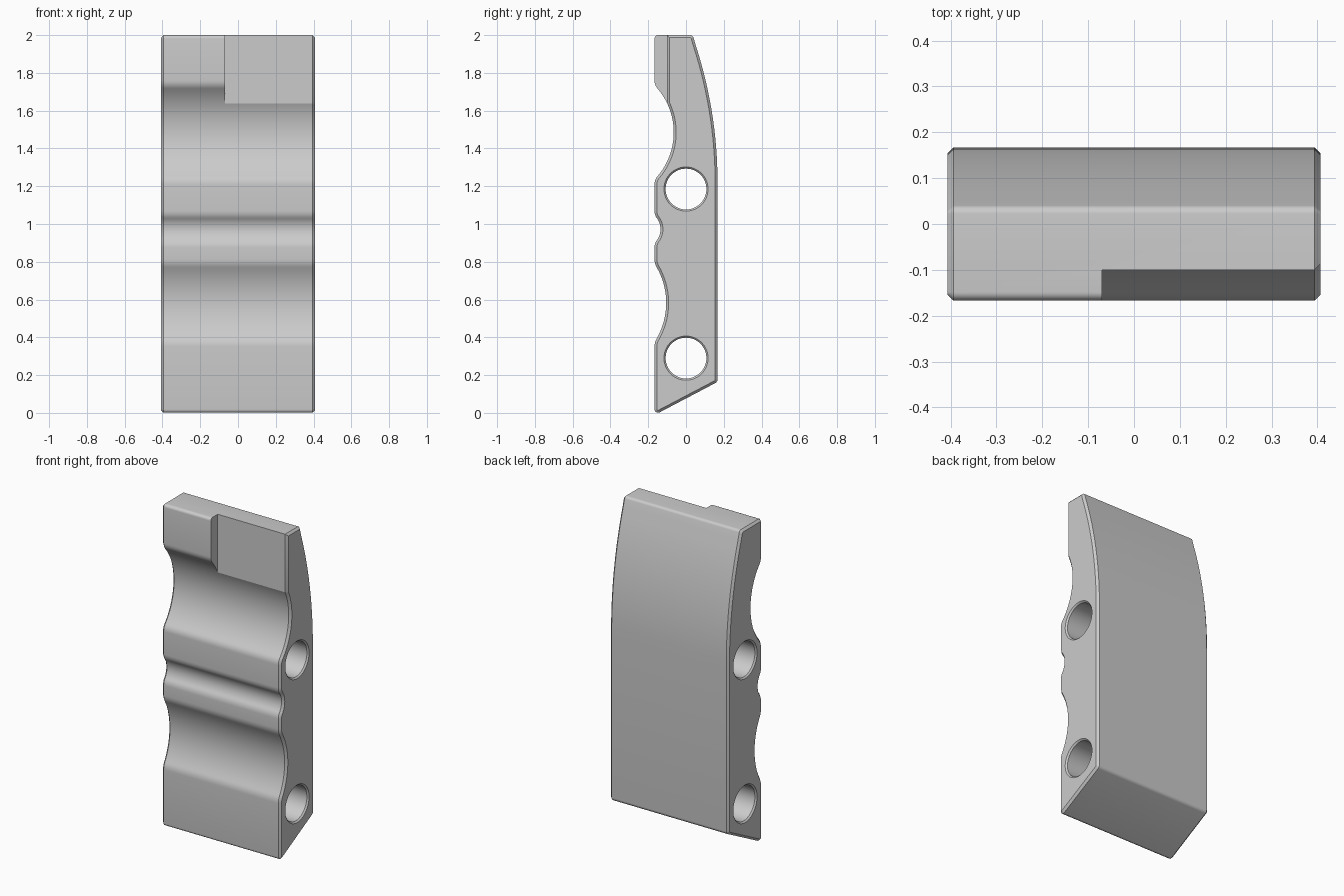
import bpy, bmesh, math
from mathutils import Vector

if "Cube" in bpy.data.objects:
    bpy.data.objects.remove(bpy.data.objects["Cube"])

HALF, CH = 0.407, 0.013      # half width and end chamfer
FRONT, BACK = -0.167, 0.167

grey = bpy.data.materials.new("plain grey")
grey.diffuse_color = (0.6, 0.6, 0.6, 1)
grey.use_nodes = True
grey.node_tree.nodes["Principled BSDF"].inputs["Base Color"].default_value = grey.diffuse_color


def scoop(z0, z1, depth, d, n):
    """Concave circular hollow in the front face, with softened rims."""
    h, zc = (z1 - z0) / 2, (z0 + z1) / 2
    r = (h * h + depth * depth) / (2 * depth)
    t = math.asin(h / r) - d / r
    yc = FRONT + depth - r
    arc = [(yc + r * math.cos(-t + 2 * t * i / n),
            zc + r * math.sin(-t + 2 * t * i / n), 0) for i in range(n + 1)]
    return [(FRONT, z0, d)] + arc + [(FRONT, z1, d)]


def soften(corners, n=5):
    """Round each corner that has a setback d with a circular arc."""
    out = []
    for i, (y, z, d) in enumerate(corners):
        p = Vector((y, z))
        if d == 0:
            out.append(p)
            continue
        a = (Vector(corners[i - 1][:2]) - p).normalized()
        b = (Vector(corners[(i + 1) % len(corners)][:2]) - p).normalized()
        half = a.angle(b) / 2
        c = p + (a + b).normalized() * d / math.cos(half)
        r = d * math.tan(half)
        ra, rb = p + a * d - c, p + b * d - c
        for k in range(n + 1):
            out.append(c + ra.lerp(rb, k / n).normalized() * r)
    return [p for i, p in enumerate(out) if (p - out[i - 1]).length > 2e-3]


def inset(pts, d):
    """Offset a clockwise outline inward by d."""
    out = []
    for i, p in enumerate(pts):
        u = (p - pts[i - 1]).normalized()
        v = (pts[(i + 1) % len(pts)] - p).normalized()
        n1, n2 = Vector((u.y, -u.x)), Vector((v.y, -v.x))
        m = (n1 + n2).normalized()
        out.append(p + m * d / max(0.5, m.dot(n1)))
    return out


def skin(name, rings):
    """Solid made from matching rings of 3D points, capped at both ends."""
    bm = bmesh.new()
    loops = [[bm.verts.new(p) for p in ring] for ring in rings]
    n = len(loops[0])
    for a, b in zip(loops, loops[1:]):
        for i in range(n):
            bm.faces.new((a[i], a[(i + 1) % n], b[(i + 1) % n], b[i]))
    bm.faces.new(loops[0][::-1])
    bm.faces.new(loops[-1])
    if bm.calc_volume(signed=True) < 0:
        bmesh.ops.reverse_faces(bm, faces=bm.faces)
    me = bpy.data.meshes.new(name)
    bm.to_mesh(me)
    bm.free()
    me.materials.append(grey)
    ob = bpy.data.objects.new(name, me)
    bpy.context.collection.objects.link(ob)
    return ob


def volume(me):
    bm = bmesh.new()
    bm.from_mesh(me)
    v = bm.calc_volume(signed=True)
    bm.free()
    return v


def cut(ob, cutter):
    """Subtract the cutter, keeping the first solver with a sound result."""
    start = ob.data
    v0 = volume(start)
    for solver in ('EXACT', 'MANIFOLD'):
        ob.data = start.copy()
        m = ob.modifiers.new("cut", 'BOOLEAN')
        m.operation, m.solver, m.object = 'DIFFERENCE', solver, cutter
        bpy.ops.object.modifier_apply(modifier=m.name)
        if 0.7 * v0 < volume(ob.data) < 0.999 * v0:
            return
    ob.data = start


# Side outline: front face with three hollows, curved upper back, sloped foot
outline = [(FRONT, -0.0115, 0.03)]
outline += scoop(0.375, 0.79, 0.062, 0.025, 20)
outline += scoop(0.90, 1.045, 0.032, 0.025, 10)
outline += scoop(1.235, 1.735, 0.102, 0.025, 24)
outline += [(FRONT, 2.0, 0.018), (0.036, 2.0, 0.014)]
R = 2.34
for i in range(1, 17):
    a = math.asin(0.77 / R) * (1 - i / 16)
    outline.append((BACK - R + R * math.cos(a), 1.22 + R * math.sin(a), 0))
outline.append((BACK, 0.164, 0.014))
full = soften(outline)
small = inset(full, CH)
body = skin("grip_block", [[(x, p.x, p.y) for p in pts] for x, pts in
            ((-HALF, small), (-HALF + CH, full), (HALF - CH, full), (HALF, small))])

# Step in the upper front, with its chamfer at the outer end
plan = [(-0.07, -0.4), (-0.07, -0.1), (HALF - CH, -0.1),
        (HALF + 0.02, -0.1 + CH + 0.02), (HALF + 0.02, -0.4)]
cutters = [skin("step_cutter", [[(x, y, z) for x, y in plan] for z in (1.63, 2.2)])]

# Two through holes with countersunk ends
for z in (0.29, 1.185):
    rings = []
    for x, r in ((-HALF - 0.01, 0.127), (-HALF + 0.009, 0.108),
                 (HALF - 0.009, 0.108), (HALF + 0.01, 0.127)):
        rings.append([(x, r * math.cos(k * math.tau / 48), z + r * math.sin(k * math.tau / 48))
                      for k in range(48)])
    cutters.append(skin("hole_cutter", rings))

bpy.context.view_layer.objects.active = body
body.select_set(True)
for c in cutters:
    c.hide_render = True
    cut(body, c)
for c in cutters:
    bpy.data.objects.remove(c)
bpy.ops.object.shade_smooth_by_angle(angle=math.radians(25))
